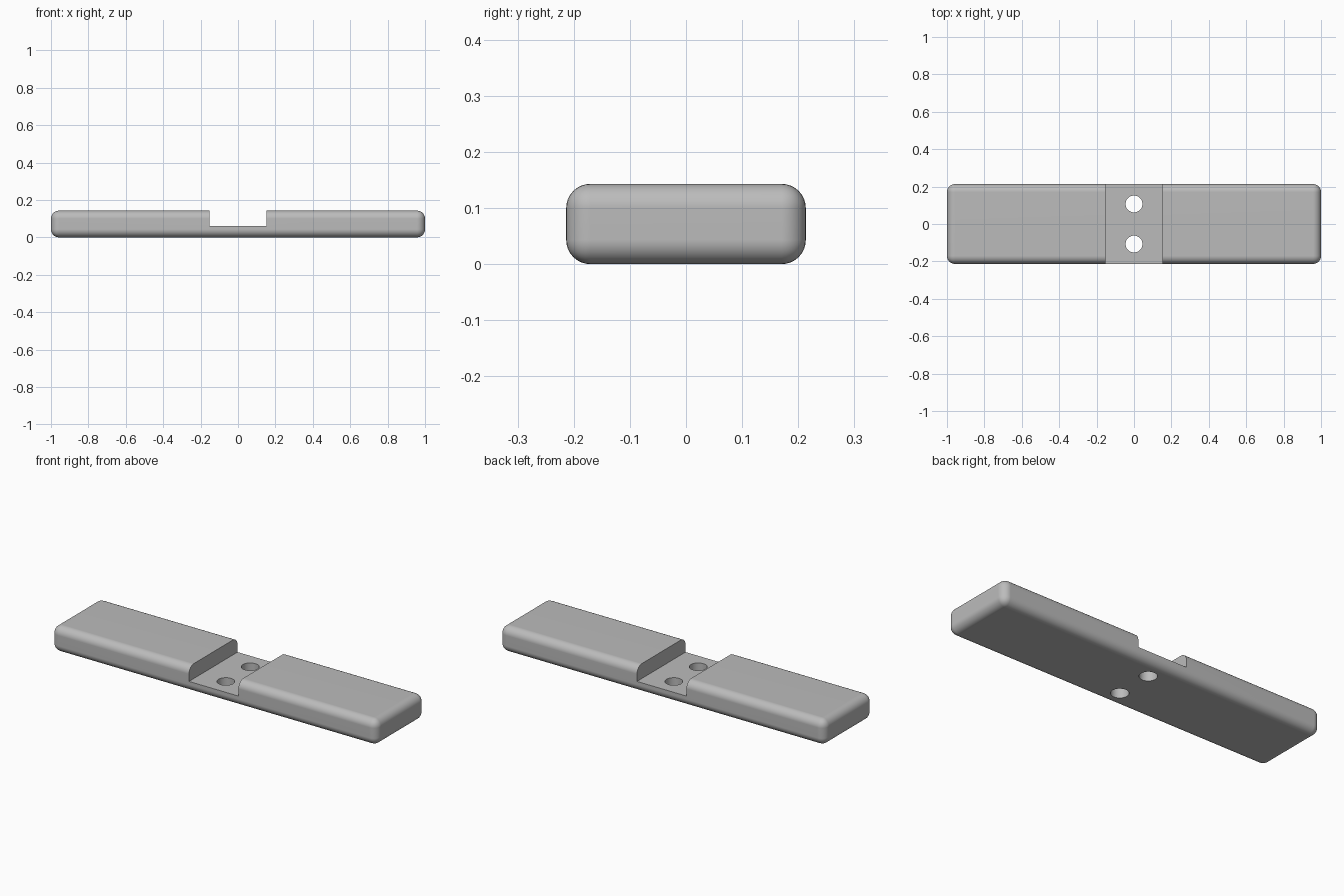
import bpy
import bmesh
import math
from mathutils import Matrix

if "Cube" in bpy.data.objects:
    bpy.data.objects.remove(bpy.data.objects["Cube"], do_unlink=True)

LENGTH, WIDTH, HEIGHT = 2.0, 0.427, 0.143
EDGE_RADIUS = 0.043
NOTCH_WIDTH, NOTCH_FLOOR = 0.304, 0.06
HOLE_RADIUS, HOLE_OFFSET = 0.045, 0.107

grey = bpy.data.materials.new("plain grey")
grey.use_nodes = True
colour = (0.5, 0.5, 0.5, 1)
grey.diffuse_color = colour
grey.node_tree.nodes["Principled BSDF"].inputs["Base Color"].default_value = colour


def add_object(name, bm):
    mesh = bpy.data.meshes.new(name)
    bm.to_mesh(mesh)
    bm.free()
    mesh.materials.append(grey)
    obj = bpy.data.objects.new(name, mesh)
    bpy.context.collection.objects.link(obj)
    return obj


def box(size, centre):
    bm = bmesh.new()
    bmesh.ops.create_cube(bm, size=1, matrix=Matrix.Translation(centre) @ Matrix.Diagonal((*size, 1)))
    return bm


# Bar with every edge rounded
bm = box((LENGTH, WIDTH, HEIGHT), (0, 0, HEIGHT / 2))
bmesh.ops.bevel(bm, geom=bm.edges[:], offset=EDGE_RADIUS, segments=8,
                profile=0.5, affect='EDGES')
bar = add_object("notched_bar", bm)

# Cutters: the middle notch and two screw holes
cutters = [add_object("notch_cutter", box((NOTCH_WIDTH, 1, 1), (0, 0, NOTCH_FLOOR + 0.5)))]
for side, y in (("front", -HOLE_OFFSET), ("back", HOLE_OFFSET)):
    bm = bmesh.new()
    bmesh.ops.create_cone(bm, cap_ends=True, segments=48, radius1=HOLE_RADIUS,
                          radius2=HOLE_RADIUS, depth=1, matrix=Matrix.Translation((0, y, 0)))
    cutters.append(add_object(side + "_hole_cutter", bm))

bpy.ops.object.select_all(action='DESELECT')
bar.select_set(True)
bpy.context.view_layer.objects.active = bar
for cutter in cutters:
    cut = bar.modifiers.new("cut", 'BOOLEAN')
    cut.operation = 'DIFFERENCE'
    cut.solver = 'EXACT'
    cut.object = cutter
    bpy.ops.object.modifier_apply(modifier=cut.name)
    bpy.data.objects.remove(cutter, do_unlink=True)

# Smooth rounded edges, crisp notch and hole rims, flat large faces
bpy.ops.object.shade_smooth_by_angle(angle=math.radians(30))
normals = bar.modifiers.new("flat faces", 'WEIGHTED_NORMAL')
normals.keep_sharp = True
